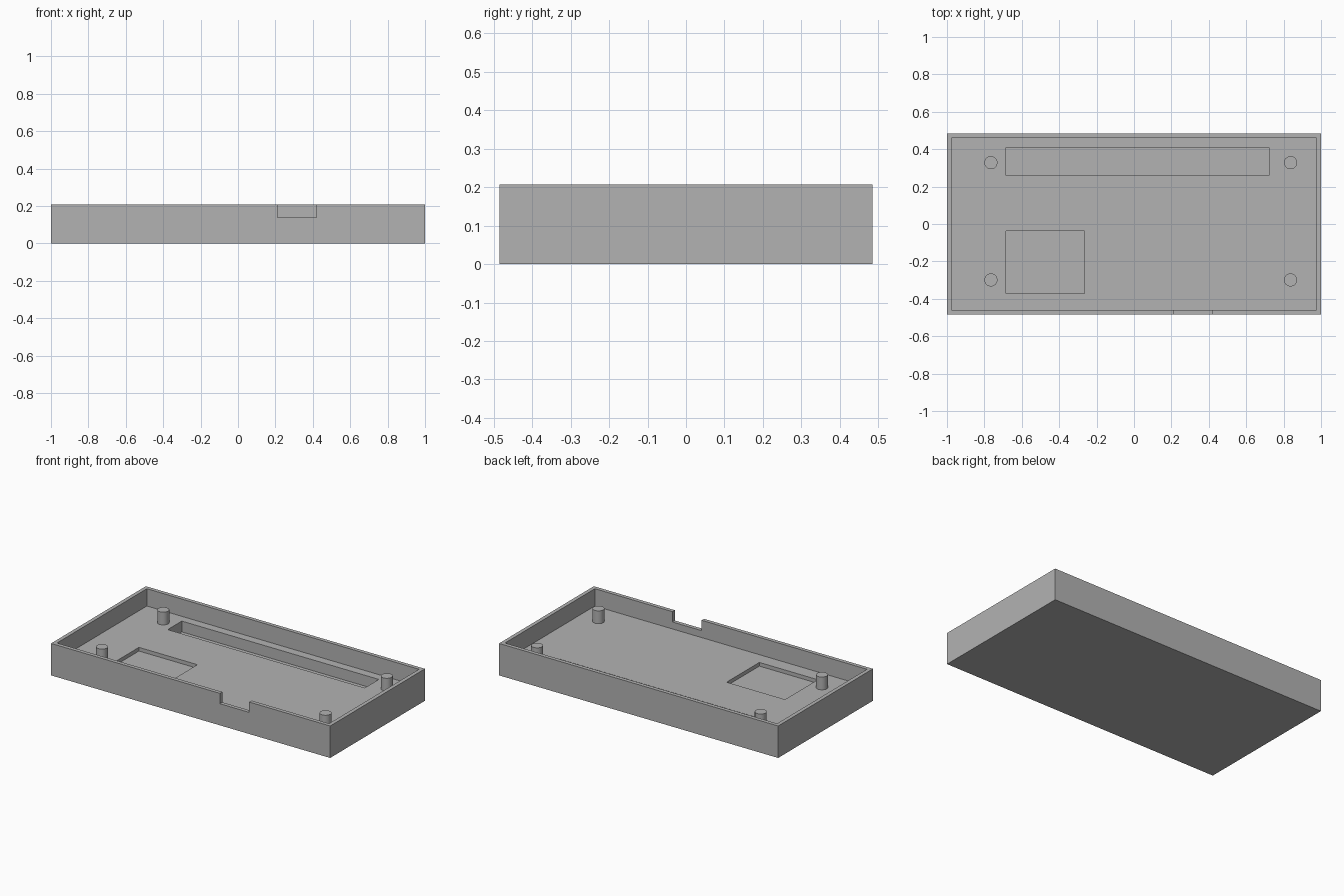
import bpy

cube = bpy.data.objects.get("Cube")
if cube:
    bpy.data.objects.remove(cube, do_unlink=True)

# Main sizes
X, Y, TOP = 1.0, 0.485, 0.207
WALL, FLOOR = 0.025, 0.095

grey = bpy.data.materials.new("plain_grey")
grey.use_nodes = True
colour = (0.45, 0.45, 0.45, 1)
grey.diffuse_color = colour
grey.node_tree.nodes["Principled BSDF"].inputs["Base Color"].default_value = colour


def box(name, x0, x1, y0, y1, z0, z1):
    """Axis-aligned box given by its limits."""
    bpy.ops.mesh.primitive_cube_add(
        size=1, location=((x0 + x1) / 2, (y0 + y1) / 2, (z0 + z1) / 2))
    ob = bpy.context.object
    ob.name = name
    ob.scale = (x1 - x0, y1 - y0, z1 - z0)
    bpy.ops.object.transform_apply(location=False, rotation=False, scale=True)
    ob.data.materials.append(grey)
    return ob


def cut(target, cutter):
    """Subtract the cutter from the target, then discard it."""
    mod = target.modifiers.new(cutter.name, "BOOLEAN")
    mod.operation = "DIFFERENCE"
    mod.solver = "EXACT"
    mod.object = cutter
    bpy.context.view_layer.objects.active = target
    bpy.ops.object.modifier_apply(modifier=mod.name)
    bpy.data.objects.remove(cutter, do_unlink=True)


# Open tray with a thick floor
tray = box("tray", -X, X, -Y, Y, 0, TOP)
above = TOP + 0.1
cut(tray, box("cavity", WALL - X, X - WALL, WALL - Y, Y - WALL, FLOOR, above))

# Long slot and shallow square pocket in the floor
cut(tray, box("long_slot", -0.687, 0.725, 0.262, 0.406, FLOOR - 0.07, FLOOR + 0.03))
cut(tray, box("square_pocket", -0.684, -0.265, -0.372, -0.037, FLOOR - 0.024, FLOOR + 0.03))

# Notch through the front wall
cut(tray, box("front_notch", 0.21, 0.42, -Y - 0.1, -Y + WALL + 0.02, 0.14, above))

# Four round mounting posts
POST_TOP = 0.178
for side, x in (("right", -0.765), ("left", 0.837)):
    for end, y in (("front", -0.299), ("back", 0.328)):
        z0 = FLOOR - 0.005
        bpy.ops.mesh.primitive_cylinder_add(
            vertices=32, radius=0.035, depth=POST_TOP - z0,
            location=(x, y, (POST_TOP + z0) / 2))
        post = bpy.context.object
        post.name = f"post_{end}_{side}"
        post.data.materials.append(grey)
        bpy.ops.object.shade_smooth_by_angle()
